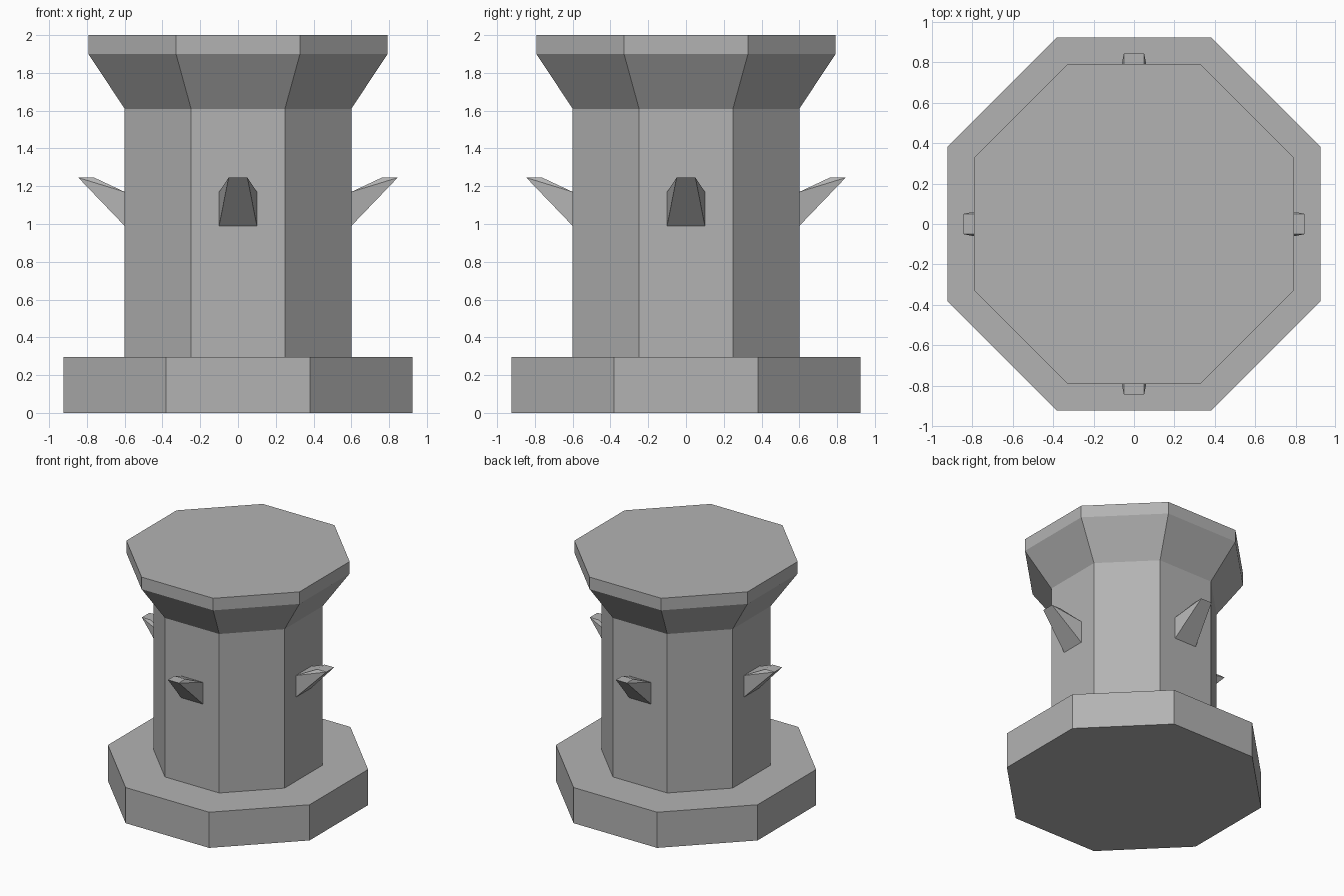
import bpy, bmesh, math
from mathutils import Matrix

cube = bpy.data.objects.get("Cube")
if cube:
    bpy.data.objects.remove(cube, do_unlink=True)

# Stone colour
stone = bpy.data.materials.new("grey stone")
stone.use_nodes = True
grey = (0.45, 0.45, 0.45, 1)
stone.diffuse_color = grey
stone.node_tree.nodes["Principled BSDF"].inputs["Base Color"].default_value = grey


def finish(bm, name):
    bmesh.ops.recalc_face_normals(bm, faces=bm.faces)
    mesh = bpy.data.meshes.new(name)
    bm.to_mesh(mesh)
    bm.free()
    mesh.materials.append(stone)
    obj = bpy.data.objects.new(name, mesh)
    bpy.context.collection.objects.link(obj)
    return obj


def octagon_stack(name, profile):
    """Capped eight-sided solid from (flat-to-centre distance, height) pairs."""
    bm = bmesh.new()
    rings = []
    for apothem, z in profile:
        r = apothem / math.cos(math.pi / 8)
        angles = [(i + 0.5) * math.pi / 4 for i in range(8)]
        rings.append([bm.verts.new((r * math.cos(a), r * math.sin(a), z)) for a in angles])
    for low, high in zip(rings, rings[1:]):
        for i in range(8):
            j = (i + 1) % 8
            bm.faces.new((low[i], low[j], high[j], high[i]))
    bm.faces.new(rings[0])
    bm.faces.new(rings[-1])
    return finish(bm, name)


def spout(name, turn):
    """Tapered spout rising outward from a wall, turned about the tower axis."""
    bm = bmesh.new()
    # (half width, distance out, height): wall bottom, tip, inner lip, wall top
    section = [(0.1, 0.6, 0.99), (0.05, 0.845, 1.245), (0.05, 0.76, 1.245), (0.1, 0.6, 1.17)]
    left, right = ([bm.verts.new((s * w, -d, z)) for w, d, z in section] for s in (-1, 1))
    for i in range(4):
        j = (i + 1) % 4
        bm.faces.new((left[i], left[j], right[j], right[i]))
    for side in (left, right):
        bm.faces.new((side[0], side[1], side[3]))
        bm.faces.new((side[1], side[2], side[3]))
    bmesh.ops.rotate(bm, verts=bm.verts, cent=(0, 0, 0), matrix=Matrix.Rotation(turn, 3, "Z"))
    return finish(bm, name)


# Plinth, shaft and flared top
octagon_stack("base_plinth", [(0.923, 0), (0.923, 0.295)])
octagon_stack("tower_shaft", [(0.6, 0.295), (0.6, 1.61), (0.792, 1.9), (0.792, 2.0)])

# Four spouts, one on each main wall
for k, side in enumerate(("front", "left", "back", "right")):
    spout(side + "_spout", k * math.pi / 2)
